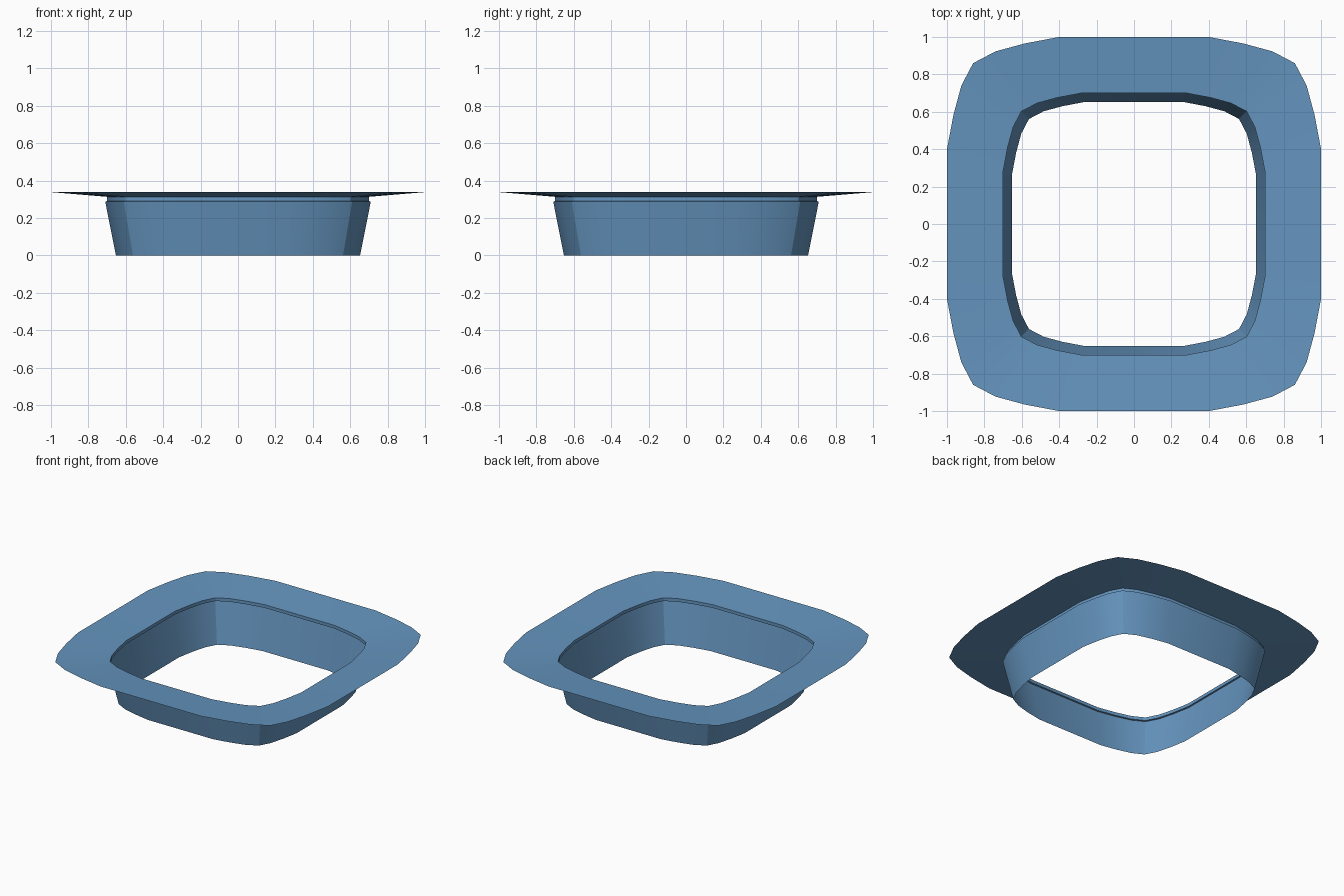
import bpy, bmesh, math

if "Cube" in bpy.data.objects:
    bpy.data.objects.remove(bpy.data.objects["Cube"])

blue = bpy.data.materials.new("steel blue")
blue.diffuse_color = (0.13, 0.30, 0.52, 1)
blue.use_nodes = True
blue.node_tree.nodes["Principled BSDF"].inputs["Base Color"].default_value = blue.diffuse_color

# Rounded-square outline: one side's points, turned four times
side = [(0.86, -0.86), (0.923, -0.74), (0.965, -0.585), (1, -0.4),
        (1, 0.4), (0.965, 0.585), (0.923, 0.74)]
outline = []
for k in range(4):
    c, s = round(math.cos(k * math.pi / 2)), round(math.sin(k * math.pi / 2))
    outline += [(x * c - y * s, x * s + y * c) for x, y in side]


def loft(name, profile):
    """Sweep a (scale, height) profile around the outline as an open shell."""
    bm = bmesh.new()
    rings = [[bm.verts.new((x * r, y * r, z)) for x, y in outline] for r, z in profile]
    n = len(outline)
    for a, b in zip(rings, rings[1:]):
        for i in range(n):
            j = (i + 1) % n
            bm.faces.new((a[i], a[j], b[j], b[i]))
    me = bpy.data.meshes.new(name)
    bm.to_mesh(me)
    bm.free()
    me.materials.append(blue)
    ob = bpy.data.objects.new(name, me)
    bpy.context.collection.objects.link(ob)
    bpy.context.view_layer.objects.active = ob
    ob.select_set(True)
    bpy.ops.object.shade_smooth_by_angle(angle=math.radians(30))
    ob.select_set(False)


# Tapered wall with a small step at its top
loft("tapered_wall", [(0.653, 0), (0.71, 0.288), (0.70, 0.29)])
# Short neck and wide, slightly rising rim
loft("rim_flange", [(1.0, 0.338), (0.70, 0.313), (0.70, 0.29)][::-1])
